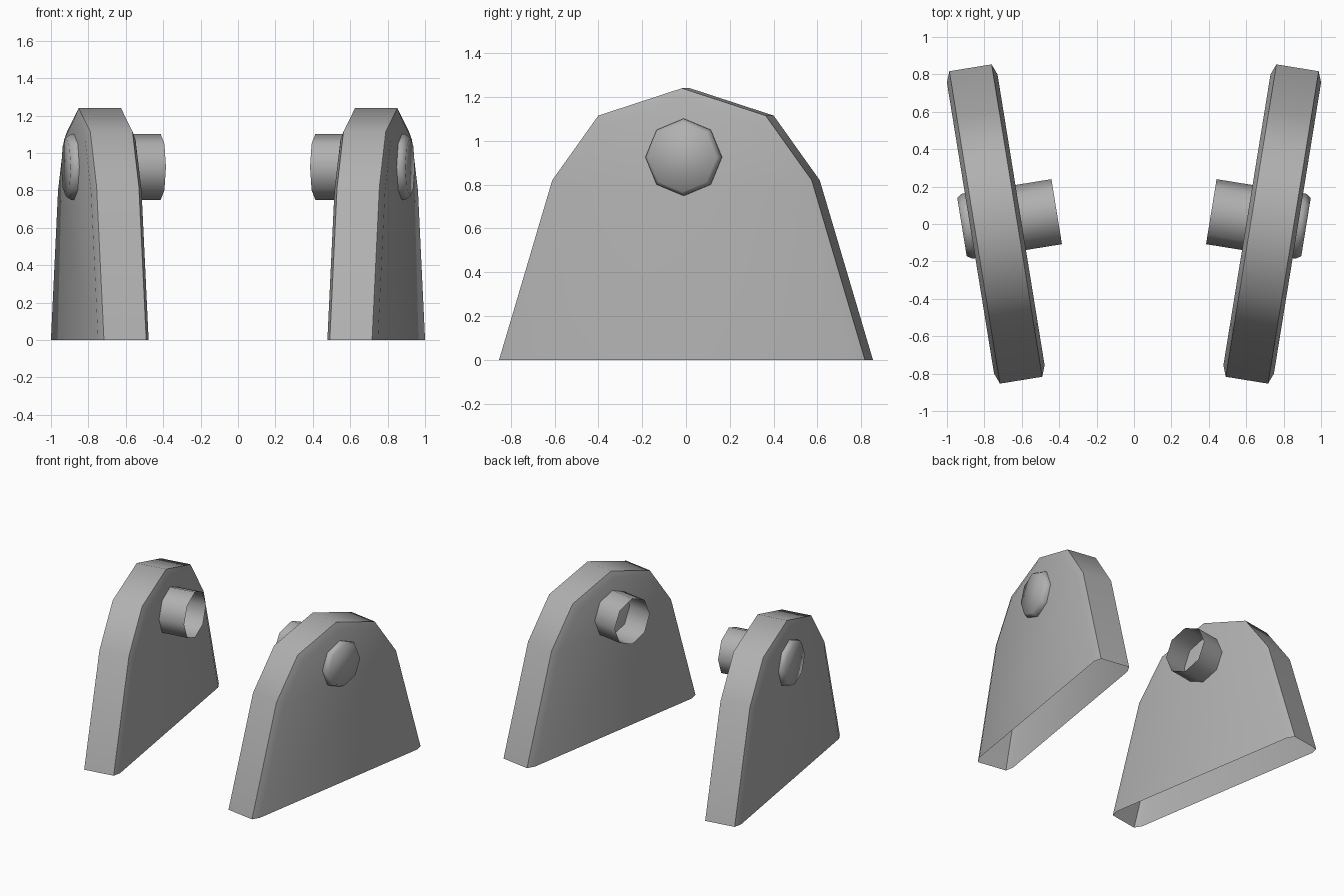
import bpy
from math import radians, sin, cos, pi
from mathutils import Matrix

if "Cube" in bpy.data.objects:
    bpy.data.objects.remove(bpy.data.objects["Cube"])

TILT = radians(-9.2)
PLACE = Matrix.Translation((0.739, 0, 0)) @ Matrix.Rotation(TILT, 4, 'Z')

# Mid grey metal
metal = bpy.data.materials.new("grey_metal")
metal.diffuse_color = (0.435, 0.435, 0.435, 1)
metal.use_nodes = True
metal.node_tree.nodes["Principled BSDF"].inputs["Base Color"].default_value = metal.diffuse_color


def loft(name, rings, closed=True, cap_start=False, cap_end=False, smooth=50):
    """Skin matching rings, place on the right bracket and mirror to the left."""
    n = len(rings[0])
    verts = [PLACE @ Matrix.Translation(p).translation for r in rings for p in r]
    faces = []
    for k in range(len(rings) - 1):
        for i in range(n if closed else n - 1):
            j = (i + 1) % n
            faces.append((k * n + i, k * n + j, (k + 1) * n + j, (k + 1) * n + i))
    if cap_start:
        faces.append(tuple(reversed(range(n))))
    if cap_end:
        faces.append(tuple(range((len(rings) - 1) * n, len(rings) * n)))
    mesh = bpy.data.meshes.new(name)
    mesh.from_pydata(verts, [], faces)
    mesh.materials.append(metal)
    obj = bpy.data.objects.new(name, mesh)
    bpy.context.collection.objects.link(obj)
    bpy.ops.object.select_all(action='DESELECT')
    obj.select_set(True)
    bpy.context.view_layer.objects.active = obj
    bpy.ops.object.shade_smooth_by_angle(angle=radians(smooth))
    mirror = obj.modifiers.new("mirror", 'MIRROR')
    mirror.use_mirror_merge = False
    return obj


def arch(x, half):
    """Symmetric side profile from half of its (y, z) points, apex last."""
    pts = half + [(-y, z) for y, z in reversed(half[:-1])]
    return [(x, y, z) for y, z in pts]


def octagon(x, r):
    return [(x, 0.013 + r * cos(i * pi / 4), 0.925 + r * sin(i * pi / 4))
            for i in range(8)]


# Arched plates, bevelled around the faces and open underneath
rim = [(0.846, 0), (0.60, 0.82), (0.387, 1.115), (0, 1.24)]
face = [(0.788, 0), (0.55, 0.80), (0.35, 1.07), (0, 1.185)]
loft("bracket_plate",
     [arch(-0.137, face), arch(-0.1145, rim), arch(0.1145, rim), arch(0.137, face)],
     closed=False, cap_start=True, cap_end=True)

# Hollow sleeves on the inner faces
loft("pivot_sleeve", [octagon(-0.332, 0.176), octagon(-0.125, 0.176)])

# Softly rounded bolt caps on the outer faces
loft("bolt_cap", [octagon(0.125, 0.176), octagon(0.153, 0.176), octagon(0.181, 0.158)],
     cap_end=True, smooth=75)
